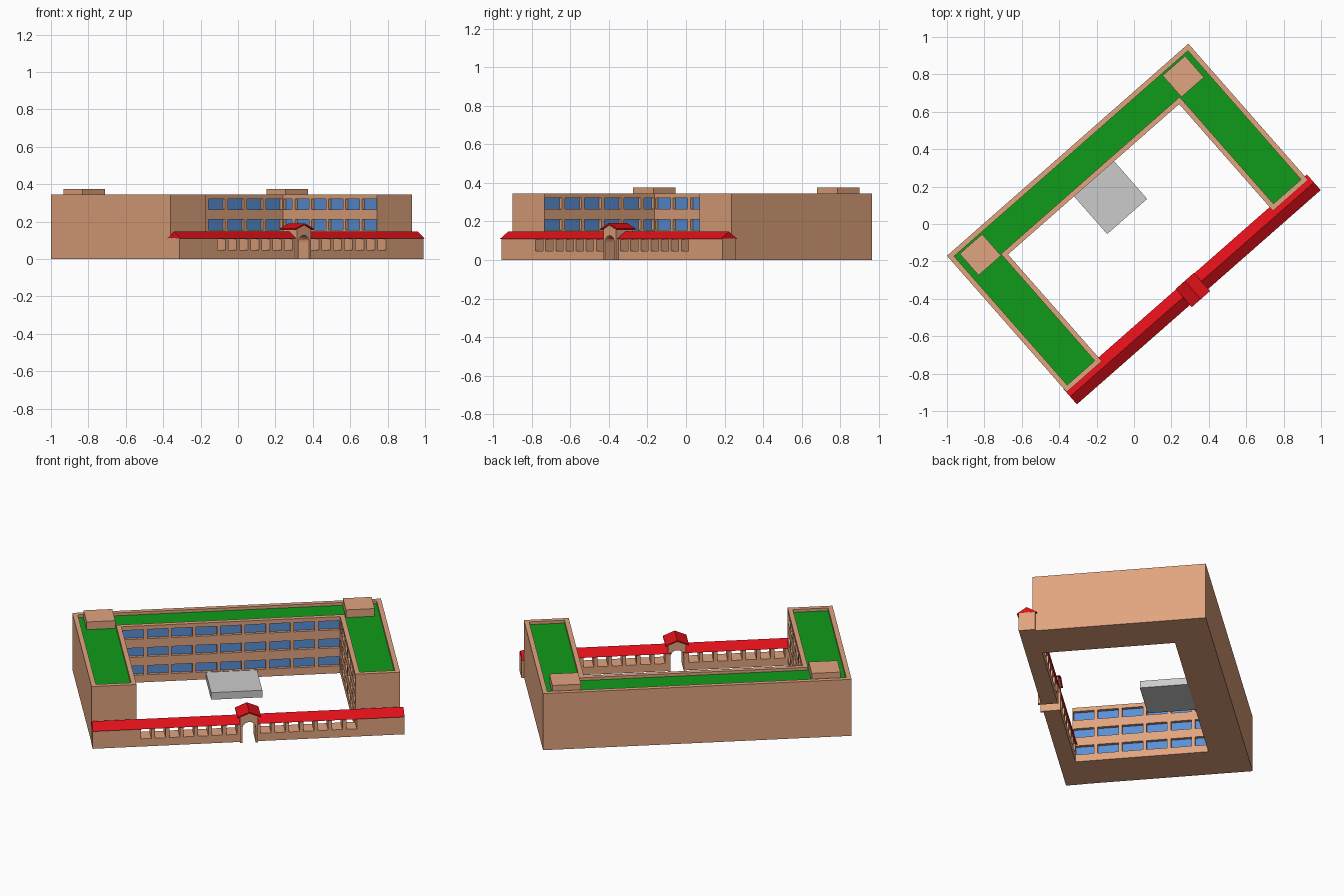
import bpy, bmesh, math
from mathutils import Matrix

if "Cube" in bpy.data.objects:
    bpy.data.objects.remove(bpy.data.objects["Cube"])

# Site frame: u along the back wing, v from the back corner toward the front gallery
SITE = Matrix.Translation((-1, -0.17, 0)) @ Matrix.Rotation(math.radians(41.3), 4, 'Z')
L, W, D, V = 1.718, 0.25, 0.21, 0.97      # length, wing width, back depth, wing end


def mat(name, rgb):
    m = bpy.data.materials.new(name)
    m.diffuse_color = (*rgb, 1)
    m.use_nodes = True
    m.node_tree.nodes["Principled BSDF"].inputs["Base Color"].default_value = m.diffuse_color
    return m


WALL = mat("tan_wall", (0.75, 0.37, 0.21))
RED = mat("red_tile", (0.75, 0.005, 0.01))
GREEN = mat("green_roof", (0.005, 0.33, 0.01))
BLUE = mat("blue_glass", (0.10, 0.28, 0.68))


def make(name, bm, material=None):
    bmesh.ops.recalc_face_normals(bm, faces=bm.faces)
    me = bpy.data.meshes.new(name)
    bm.to_mesh(me)
    bm.free()
    ob = bpy.data.objects.new(name, me)
    ob.matrix_world = SITE
    bpy.context.collection.objects.link(ob)
    if material:
        me.materials.append(material)
    return ob


def extrude(bm, pts, vec):
    f = bm.faces.new([bm.verts.new(p) for p in pts])
    r = bmesh.ops.extrude_face_region(bm, geom=[f])
    bmesh.ops.translate(bm, vec=vec, verts=[g for g in r["geom"] if isinstance(g, bmesh.types.BMVert)])


def boxes(name, items, material=None):
    bm = bmesh.new()
    for u0, u1, v0, v1, z0, z1 in items:
        extrude(bm, [(u0, -v0, z0), (u1, -v0, z0), (u1, -v1, z0), (u0, -v1, z0)], (0, 0, z1 - z0))
    return make(name, bm, material)


def prism(name, pts, vec, material=None):
    bm = bmesh.new()
    extrude(bm, pts, vec)
    return make(name, bm, material)


def u_shape(name, t, z0, z1, material=None):
    o = [(t, t), (L - t, t), (L - t, V - t), (L - W + t, V - t),
         (L - W + t, D - t), (W - t, D - t), (W - t, V - t), (t, V - t)]
    return prism(name, [(u, -v, z0) for u, v in o], (0, 0, z1 - z0), material)


def cut(ob, cutter):
    m = ob.modifiers.new("cut", 'BOOLEAN')
    m.operation, m.solver, m.object = 'DIFFERENCE', 'EXACT', cutter
    dg = bpy.context.evaluated_depsgraph_get()
    me = bpy.data.meshes.new_from_object(ob.evaluated_get(dg))
    ob.modifiers.clear()
    ob.data = me
    bpy.data.objects.remove(cutter)


# Three-winged building with a sunken planted roof
building = u_shape("main_building", 0, 0, 0.345, WALL)
cut(building, u_shape("roof_cutter", 0.027, 0.327, 0.4))
u_shape("planted_roof", 0.027, 0.322, 0.328, GREEN)

# Recessed courtyard windows, three floors
R, P = 0.022, 0.004                        # recess depth, pane thickness
holes, panes = [], []
for z in (0.045, 0.155, 0.265):
    z1 = z + 0.056
    for i in range(9):
        u = W + 0.008 + i * 0.136
        holes.append((u, u + 0.116, D - R, D + 0.002, z, z1))
        panes.append((u, u + 0.116, D - R - P, D - R + P, z, z1))
    for i in range(6):
        v1 = 0.966 - i * 0.1365
        v0 = max(v1 - 0.116, D + 0.004)
        for face, s in ((W, 1), (L - W, -1)):
            a, b = sorted((face - s * R, face + s * 0.002))
            holes.append((a, b, v0, v1, z, z1))
            panes.append((face - s * R - P, face - s * R + P, v0, v1, z, z1))
cut(building, boxes("window_cutter", holes))
boxes("courtyard_windows", panes, BLUE)

# Rooftop stair houses and courtyard platform
boxes("stair_houses", [(c - 0.08, c + 0.08, 0.037, 0.19, 0.32, 0.375) for c in (0.138, 1.582)], WALL)
boxes("courtyard_platform", [(0.72, 1.005, D, 0.478, 0, 0.043)])

# Front gallery with open bays
C = 0.867
gallery = boxes("front_gallery", [(-0.002, 1.733, 0.953, 1.045, 0, 0.113)], WALL)
bays = []
for s in (-1, 1):
    for i in range(7):
        c = C + s * (0.095 + i * 0.0795)
        bays.append((c - 0.029, c + 0.029, 0.9, 1.1, 0.047, 0.107))
bays.append((C - 0.037, C + 0.037, 0.9, 1.1, -0.05, 0.2))
cut(gallery, boxes("bay_cutter", bays))
prism("gallery_roof", [(-0.002, -0.943, 0.11), (-0.002, -1.0, 0.147), (-0.002, -1.055, 0.11)],
      (1.735, 0, 0), RED)

# Gatehouse with arched passage
gate = prism("gatehouse", [(C - 0.05, -0.948, 0), (C + 0.05, -0.948, 0), (C + 0.05, -0.948, 0.16),
                           (C, -0.948, 0.182), (C - 0.05, -0.948, 0.16)], (0, -0.114, 0), WALL)
arch = [(C - 0.037, -0.9, -0.05), (C + 0.037, -0.9, -0.05)]
arch += [(C + 0.037 * math.cos(a), -0.9, 0.09 + 0.037 * math.sin(a))
         for a in (math.pi * k / 10 for k in range(11))]
roof = bpy.data.objects["gallery_roof"]
for ob in (gate, roof):
    cut(ob, prism("arch_cutter", arch, (0, -0.2, 0)))

# Gatehouse gable roof
prism("gate_roof", [(C - 0.065, -0.94, 0.155), (C, -0.94, 0.182), (C + 0.065, -0.94, 0.155),
                    (C + 0.065, -0.94, 0.163), (C, -0.94, 0.191), (C - 0.065, -0.94, 0.163)],
      (0, -0.13, 0), RED)
